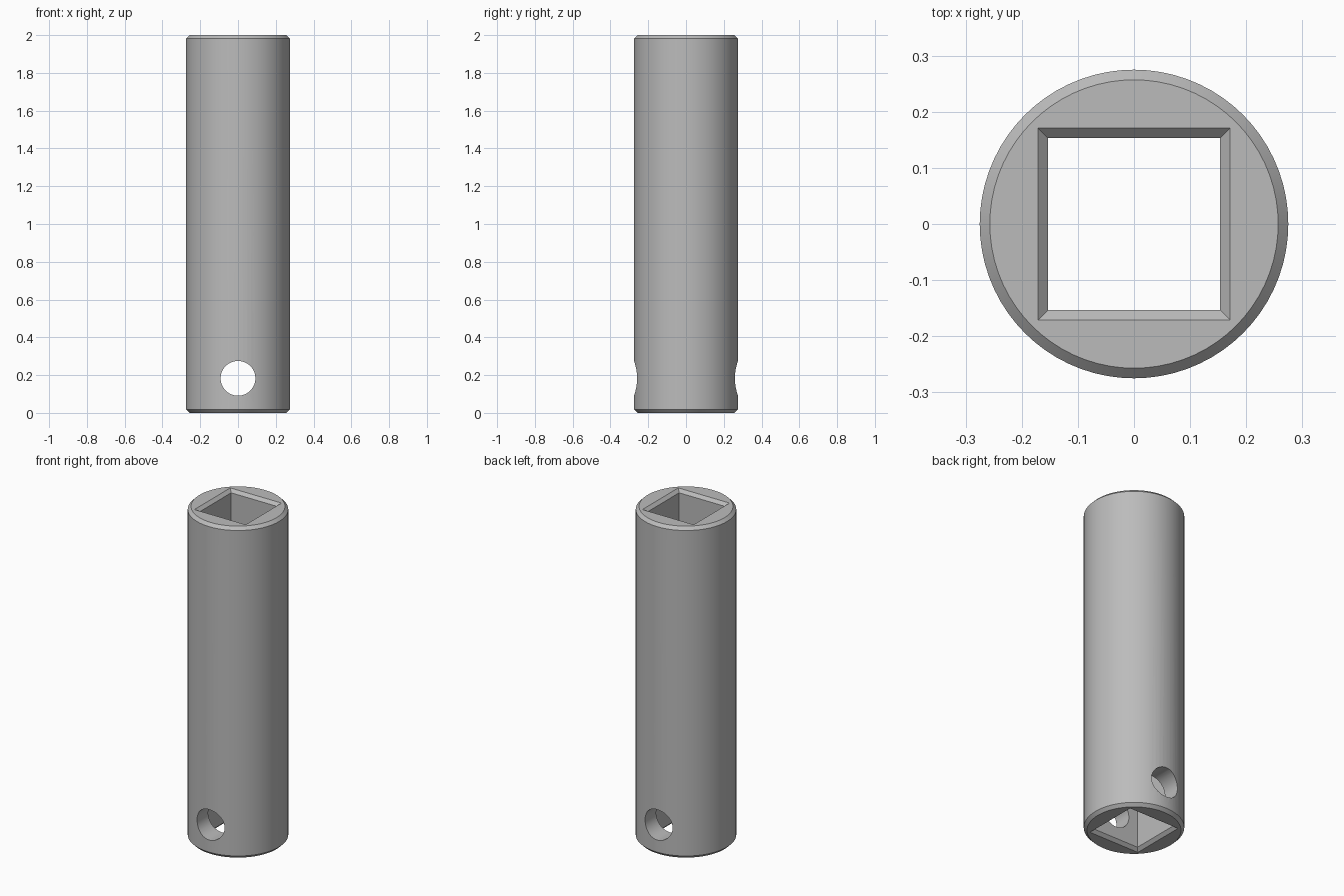
import bpy
import bmesh
import math

HEIGHT = 2.0
CHAMFER = 0.018
RADIUS = 0.275
BORE = 0.153

if "Cube" in bpy.data.objects:
    bpy.data.objects.remove(bpy.data.objects["Cube"])

steel = bpy.data.materials.new("grey steel")
steel.use_nodes = True
GREY = (0.5, 0.5, 0.5, 1)
steel.diffuse_color = GREY
steel.node_tree.nodes["Principled BSDF"].inputs["Base Color"].default_value = GREY


def prism(name, sides, levels, turn=0.0):
    """Closed stack of regular polygon rings given as (radius, z)."""
    bm = bmesh.new()
    rings = []
    for r, z in levels:
        angles = [turn + math.tau * i / sides for i in range(sides)]
        rings.append([bm.verts.new((r * math.cos(a), r * math.sin(a), z)) for a in angles])
    for low, high in zip(rings, rings[1:]):
        for i in range(sides):
            j = (i + 1) % sides
            bm.faces.new((low[i], low[j], high[j], high[i]))
    bm.faces.new(rings[0][::-1])
    bm.faces.new(rings[-1])
    mesh = bpy.data.meshes.new(name)
    bm.to_mesh(mesh)
    bm.free()
    mesh.materials.append(steel)
    obj = bpy.data.objects.new(name, mesh)
    bpy.context.collection.objects.link(obj)
    return obj


# Round body with chamfered rims
body = prism("socket_body", 72, [
    (RADIUS - CHAMFER, 0), (RADIUS, CHAMFER),
    (RADIUS, HEIGHT - CHAMFER), (RADIUS - CHAMFER, HEIGHT)])

# Square through-bore, flared at both ends and running past them
diag = math.sqrt(2)
over = CHAMFER
bore = prism("square_bore_cutter", 4, [
    ((BORE + CHAMFER + over) * diag, -over), (BORE * diag, CHAMFER),
    (BORE * diag, HEIGHT - CHAMFER), ((BORE + CHAMFER + over) * diag, HEIGHT + over)],
    math.pi / 4)

# Cross pin hole from front to back
pin = prism("pin_hole_cutter", 48, [(0.092, -0.5), (0.092, 0.5)])
pin.rotation_euler.x = math.pi / 2
pin.location.z = 0.183

bpy.context.view_layer.objects.active = body
for cutter in (bore, pin):
    mod = body.modifiers.new(cutter.name, 'BOOLEAN')
    mod.operation = 'DIFFERENCE'
    mod.solver = 'EXACT'
    mod.object = cutter
    bpy.context.view_layer.update()
    bpy.ops.object.modifier_apply(modifier=mod.name)
    bpy.data.objects.remove(cutter)

bpy.ops.object.select_all(action='DESELECT')
body.select_set(True)
bpy.ops.object.shade_smooth_by_angle(angle=math.radians(30))
